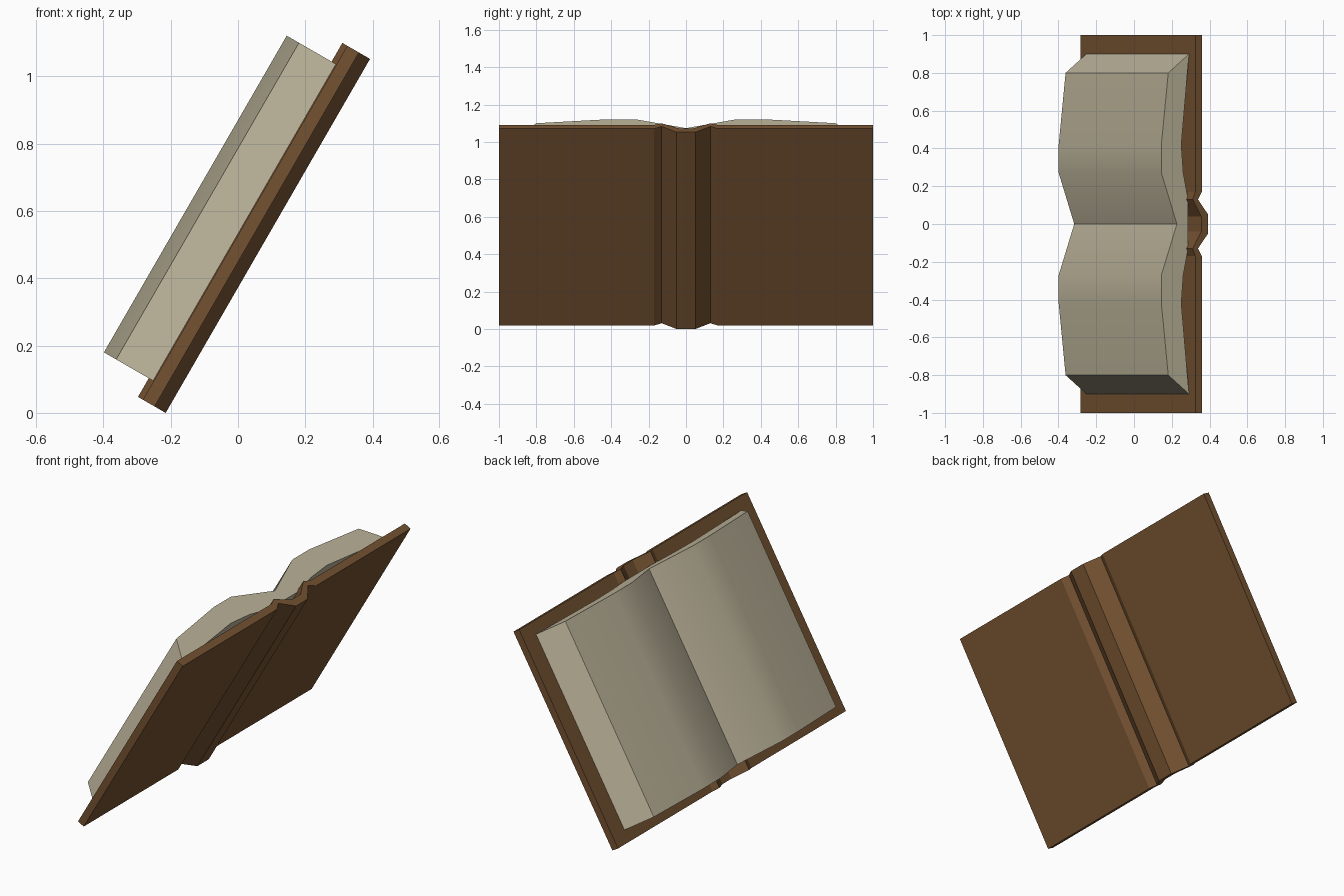
import bpy, bmesh, math
from mathutils import Vector

if "Cube" in bpy.data.objects:
    bpy.data.objects.remove(bpy.data.objects["Cube"])

TILT = math.radians(30)
UP = Vector((math.sin(TILT), 0, math.cos(TILT)))       # along the spine
OUT = Vector((-math.cos(TILT), 0, math.sin(TILT)))     # from cover towards pages
BASE = Vector((-0.215, 0, 0))


def material(name, rgb):
    m = bpy.data.materials.new(name)
    m.diffuse_color = (*rgb, 1)
    m.use_nodes = True
    m.node_tree.nodes["Principled BSDF"].inputs["Base Color"].default_value = m.diffuse_color
    return m


def extrude_profile(name, profile, u0, u1, mat):
    """Sweep a (y, depth) outline along the tilted spine direction."""
    bm = bmesh.new()
    verts = [bm.verts.new(BASE + UP * u0 + OUT * n + Vector((0, y, 0))) for y, n in profile]
    face = bm.faces.new(verts)
    res = bmesh.ops.extrude_face_region(bm, geom=[face])
    moved = [v for v in res["geom"] if isinstance(v, bmesh.types.BMVert)]
    bmesh.ops.translate(bm, vec=UP * (u1 - u0), verts=moved)
    bmesh.ops.recalc_face_normals(bm, faces=bm.faces)
    mesh = bpy.data.meshes.new(name)
    bm.to_mesh(mesh)
    bm.free()
    mesh.materials.append(mat)
    ob = bpy.data.objects.new(name, mesh)
    bpy.context.collection.objects.link(ob)
    return ob


def mirrored(half):
    """Mirror a row of points running from the centre to +y."""
    return [(-y, n) for y, n in reversed(half) if y > 0] + half


leather = material("brown leather", (0.175, 0.084, 0.031))
paper = material("aged paper", (0.50, 0.45, 0.32))

# Cover: two flat boards, a groove on each side, and a raised spine
cover_back = mirrored([(0.05, 0.0), (0.13, 0.062), (0.17, 0.038), (1.0, 0.038)])
cover_front = mirrored([(0.04, 0.042), (0.13, 0.095), (0.17, 0.078), (1.0, 0.078)])
extrude_profile("cover", cover_back + cover_front[::-1], 0.0, 1.215, leather)

# Open page block: two swelling halves meeting at the centre fold
page_front = mirrored([(0.0, 0.154), (0.27, 0.249), (0.42, 0.249), (0.8, 0.207)])
page_back = mirrored([(0.13, 0.085), (0.27, 0.115), (0.42, 0.127), (0.9, 0.08)])
pages = extrude_profile("pages", page_back + page_front[::-1], 0.064, 1.151, paper)

bpy.context.view_layer.objects.active = pages
pages.select_set(True)
bpy.ops.object.shade_smooth_by_angle(angle=math.radians(30))
